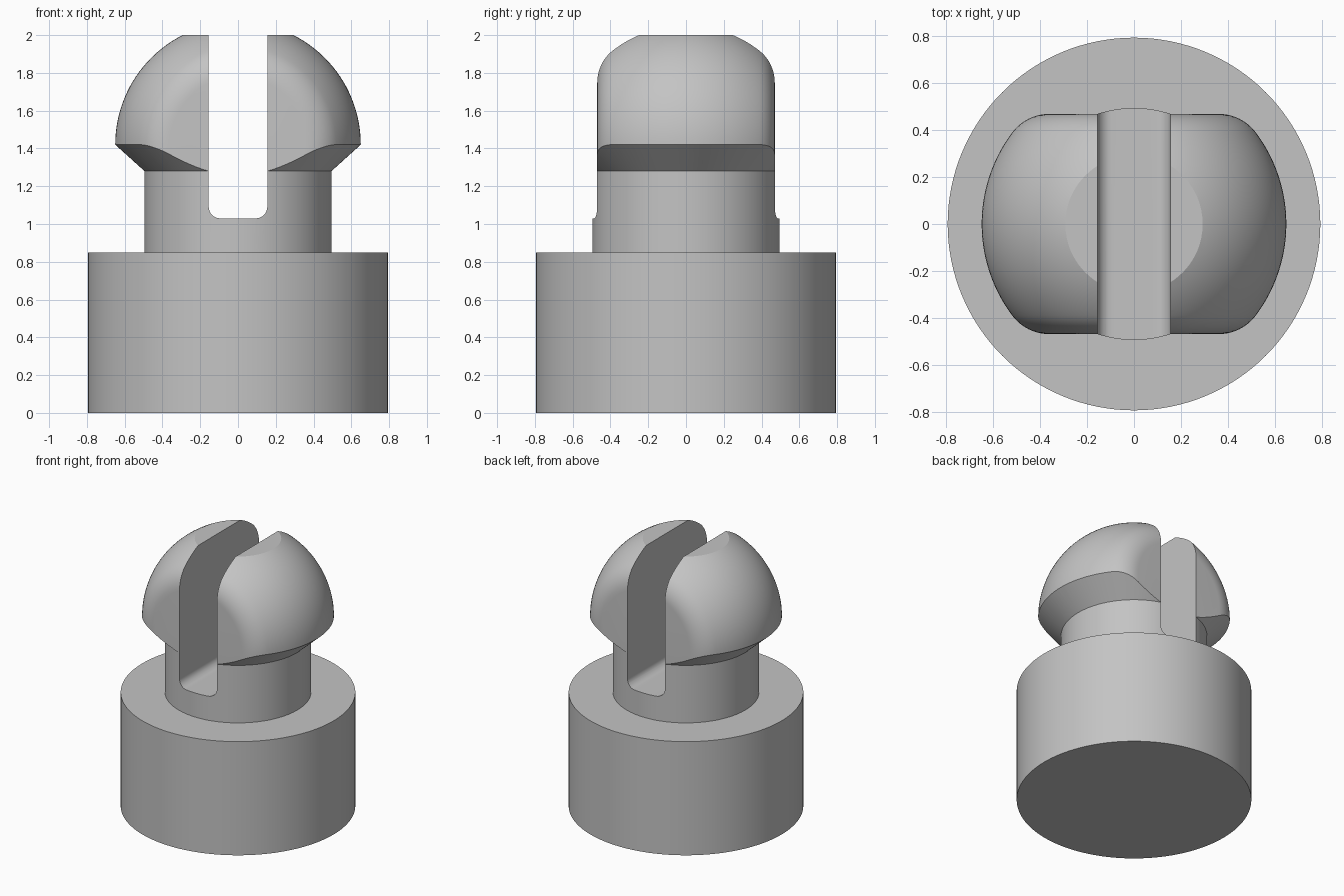
import bpy
import bmesh
from math import radians, sin, cos, pi, atan2
from mathutils import Matrix

cube = bpy.data.objects.get("Cube")
if cube:
    bpy.data.objects.remove(cube, do_unlink=True)

GREY = (0.55, 0.55, 0.55, 1.0)
grey = bpy.data.materials.new("light grey")
grey.use_nodes = True
grey.diffuse_color = GREY
grey.node_tree.nodes["Principled BSDF"].inputs["Base Color"].default_value = GREY

BASE_R, BASE_TOP = 0.795, 0.85
NECK_R, NECK_TOP = 0.495, 1.28
HEAD_R, HEAD_Z, TOP = 0.65, 1.42, 2.0
FLAT_Y, ROUND = 0.47, 0.2
SLOT_X, SLOT_Z, SLOT_ROUND = 0.155, 1.03, 0.06


def add_object(name, bm):
    bmesh.ops.recalc_face_normals(bm, faces=bm.faces)
    mesh = bpy.data.meshes.new(name)
    bm.to_mesh(mesh)
    bm.free()
    mesh.materials.append(grey)
    obj = bpy.data.objects.new(name, mesh)
    bpy.context.collection.objects.link(obj)
    return obj


def lathe(name, profile, steps=128):
    """Solid of revolution about z from (radius, z) points, capped at both ends."""
    bm = bmesh.new()
    rings = [[bm.verts.new((r * cos(2 * pi * i / steps), r * sin(2 * pi * i / steps), z))
              for i in range(steps)] for r, z in profile]
    for low, high in zip(rings, rings[1:]):
        for i in range(steps):
            j = (i + 1) % steps
            bm.faces.new((low[i], low[j], high[j], high[i]))
    bm.faces.new(rings[0][::-1])
    bm.faces.new(rings[-1])
    return add_object(name, bm)


def arc(cx, cy, r, start, end, steps):
    return [(cx + r * cos(start + (end - start) * i / steps),
             cy + r * sin(start + (end - start) * i / steps)) for i in range(steps + 1)]


def apply_boolean(obj, cutter, operation):
    mod = obj.modifiers.new("cut", "BOOLEAN")
    mod.operation, mod.solver, mod.object = operation, "EXACT", cutter
    bpy.ops.object.select_all(action="DESELECT")
    bpy.context.view_layer.objects.active = obj
    obj.select_set(True)
    bpy.ops.object.modifier_apply(modifier=mod.name)


# Base, neck and the conical blank of the head
base = lathe("base", [(BASE_R, 0), (BASE_R, BASE_TOP)])
neck = lathe("neck", [(NECK_R, BASE_TOP), (NECK_R, NECK_TOP)])
flare = 2.2
head = lathe("split_head", [
    (NECK_R, NECK_TOP),
    (NECK_R + flare * (HEAD_R - NECK_R), NECK_TOP + flare * (HEAD_Z - NECK_TOP)),
    (NECK_R + flare * (HEAD_R - NECK_R), TOP)])

# Ball with two flat sides and rounded rims, turned about the y axis
rim_r, rim_y = 0.36, FLAT_Y - ROUND
join = atan2(rim_y, rim_r)
half = arc(rim_r, rim_y, ROUND, pi / 2, join, 10)
ball = arc(0, 0, HEAD_R, join, -join, 28)
profile = half + ball[1:-1] + [(r, -y) for r, y in reversed(half)]
dome = lathe("dome_shaper", profile[::-1])
dome.data.transform(Matrix.Translation((0, 0, HEAD_Z)) @ Matrix.Rotation(pi / 2, 4, "X"))
apply_boolean(head, dome, "INTERSECT")

# Slot with rounded bottom corners
corner = arc(SLOT_X - SLOT_ROUND, SLOT_Z + SLOT_ROUND, SLOT_ROUND, -pi / 2, 0, 8)
right = corner + [(SLOT_X, TOP + 0.2)]
outline = right + [(-x, z) for x, z in reversed(right)]
bm = bmesh.new()
face = bm.faces.new([bm.verts.new((x, -1, z)) for x, z in outline])
made = bmesh.ops.extrude_face_region(bm, geom=[face])["geom"]
bmesh.ops.translate(bm, vec=(0, 2, 0),
                    verts=[v for v in made if isinstance(v, bmesh.types.BMVert)])
slot = add_object("slot_cutter", bm)
for part in (neck, head):
    apply_boolean(part, slot, "DIFFERENCE")

for helper in (dome, slot):
    bpy.data.objects.remove(helper, do_unlink=True)

# Smooth curved surfaces, crisp edges
bpy.ops.object.select_all(action="DESELECT")
for part in (base, neck, head):
    part.select_set(True)
bpy.context.view_layer.objects.active = head
bpy.ops.object.shade_smooth_by_angle(angle=radians(25))
